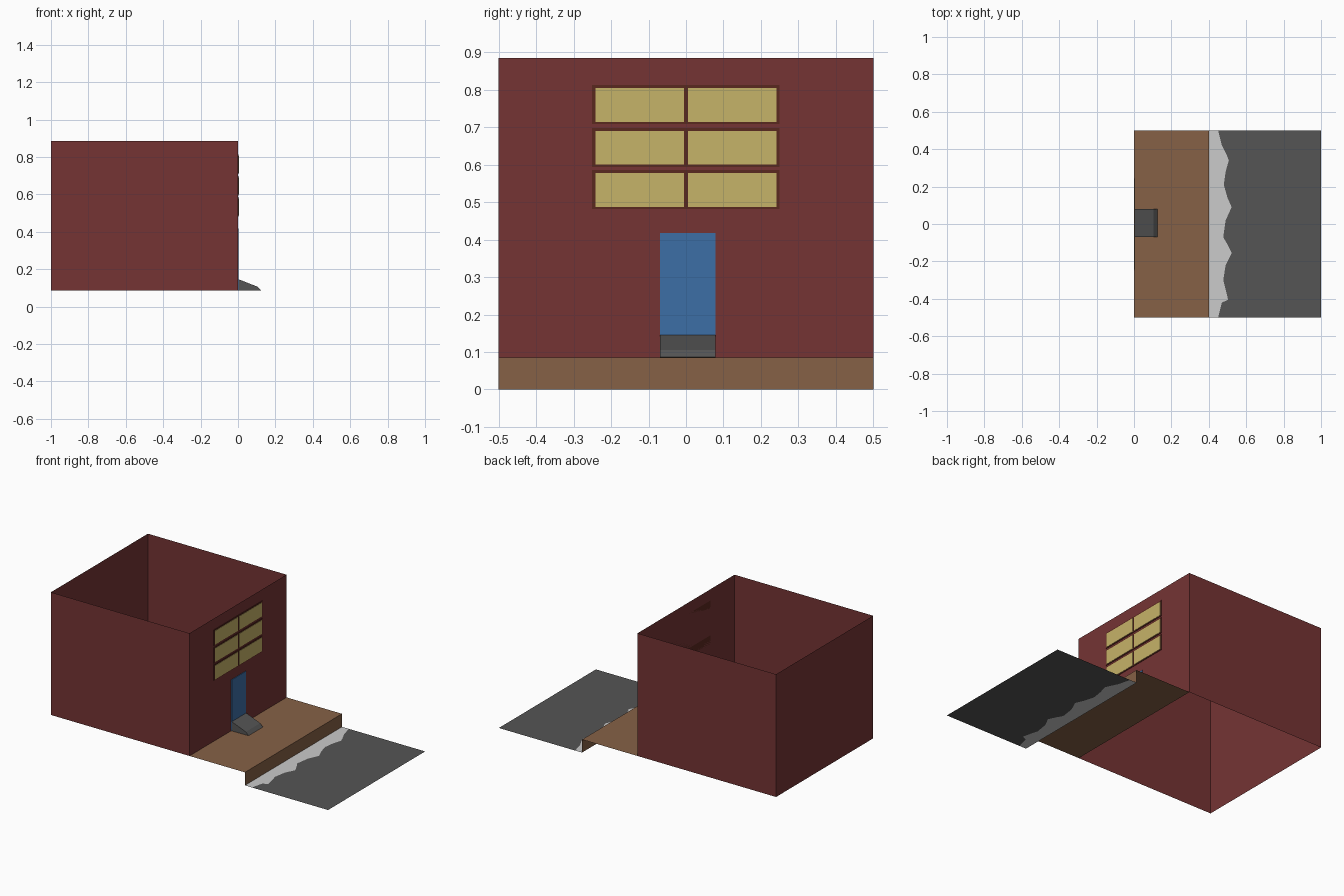
import bpy
import bmesh
from mathutils import Matrix, Vector

default_cube = bpy.data.objects.get("Cube")
if default_cube:
    bpy.data.objects.remove(default_cube, do_unlink=True)

# Shared dimensions
HALF_WIDTH = 0.5
GROUND = 0.085
ROOF = 0.885
KERB = 0.4
ROAD_END = 1.0


def make_material(name, hex_colour):
    """Flat material from a display colour, stored as linear values."""
    srgb = [int(hex_colour[i:i + 2], 16) / 255 for i in (0, 2, 4)]
    linear = [((c + 0.055) / 1.055) ** 2.4 for c in srgb]
    material = bpy.data.materials.new(name)
    material.use_nodes = True
    material.diffuse_color = (*linear, 1)
    shader = material.node_tree.nodes["Principled BSDF"]
    shader.inputs["Base Color"].default_value = (*linear, 1)
    return material


brick = make_material("brick red", "753434")
frame_brown = make_material("dark frame brown", "5A281F")
glass_yellow = make_material("lit window yellow", "C6B368")
door_blue = make_material("door blue", "3C6EA6")
pavement_brown = make_material("pavement brown", "866146")
asphalt = make_material("asphalt grey", "555555")
snow_white = make_material("snow white", "CBCBCB")


def finish(name, bm, material):
    mesh = bpy.data.meshes.new(name)
    bm.to_mesh(mesh)
    bm.free()
    mesh.materials.append(material)
    obj = bpy.data.objects.new(name, mesh)
    bpy.context.collection.objects.link(obj)
    return obj


def box(name, low, high, material, open_ends=False):
    """Box between two corners, optionally without its top and bottom."""
    low, high = Vector(low), Vector(high)
    bm = bmesh.new()
    placing = Matrix.Translation((low + high) / 2) @ Matrix.Diagonal((*(high - low), 1))
    bmesh.ops.create_cube(bm, size=1, matrix=placing)
    if open_ends:
        caps = [f for f in bm.faces if abs(f.normal.z) > 0.5]
        bmesh.ops.delete(bm, geom=caps, context="FACES_ONLY")
    return finish(name, bm, material)


def sweep(name, profile, y_low, y_high, material, solid=False):
    """Extrude an (x, z) profile across y, as a sheet or a closed solid."""
    bm = bmesh.new()
    near = [bm.verts.new((x, y_low, z)) for x, z in profile]
    far = [bm.verts.new((x, y_high, z)) for x, z in profile]
    count = len(profile)
    for i in range(count if solid else count - 1):
        j = (i + 1) % count
        bm.faces.new((near[i], near[j], far[j], far[i]))
    if solid:
        bm.faces.new(near)
        bm.faces.new(far)
        bmesh.ops.recalc_face_normals(bm, faces=bm.faces)
    else:
        for face in bm.faces:
            face.normal_update()
        if bm.faces[:][0].normal.z < 0:
            bmesh.ops.reverse_faces(bm, faces=bm.faces[:])
    return finish(name, bm, material)


def strip(name, left_edge, right_edge, material):
    """Flat ground strip between two edges given as (x, y) points."""
    bm = bmesh.new()
    left = [bm.verts.new((x, y, 0)) for x, y in left_edge]
    right = [bm.verts.new((x, y, 0)) for x, y in right_edge]
    for i in range(len(left) - 1):
        face = bm.faces.new((left[i], left[i + 1], right[i + 1], right[i]))
        face.normal_update()
        if face.normal.z < 0:
            face.normal_flip()
    return finish(name, bm, material)


# Building shell, open above and below
box("house_walls", (-1, -HALF_WIDTH, GROUND), (0, HALF_WIDTH, ROOF), brick, open_ends=True)

# Three rows of windows, each a thin frame with two panes
for row, bottom in enumerate((0.481, 0.594, 0.708)):
    top = bottom + 0.104
    box(f"window_frame_{row}", (0, -0.251, bottom), (0.003, 0.249, top), frame_brown)
    for side, start in (("right", -0.242), ("left", 0.006)):
        box(f"window_pane_{side}_{row}", (0.002, start, bottom + 0.006),
            (0.005, start + 0.236, top - 0.008), glass_yellow)

# Door and the ramp leading up to it
box("door", (0, -0.07, GROUND), (0.004, 0.079, 0.418), door_blue)
ramp_profile = [(0, GROUND), (0, 0.147), (0.105, 0.106), (0.125, GROUND + 0.001)]
sweep("door_ramp", ramp_profile, -0.07, 0.079, asphalt, solid=True)

# Raised pavement with its kerb face
pavement_profile = [(0, GROUND), (KERB, GROUND), (KERB, 0)]
sweep("pavement", pavement_profile, -HALF_WIDTH, HALF_WIDTH, pavement_brown)

# Snow bank along the kerb, meeting the road in a ragged line
snow_line = [(0.45, 0.5), (0.47, 0.42), (0.495, 0.37), (0.507, 0.34), (0.49, 0.28),
             (0.48, 0.21), (0.5, 0.14), (0.522, 0.09), (0.49, 0.02), (0.477, -0.07),
             (0.5, -0.11), (0.522, -0.155), (0.49, -0.22), (0.477, -0.3),
             (0.49, -0.35), (0.503, -0.405), (0.47, -0.42), (0.45, -0.5)]
strip("snow_bank", [(KERB, y) for x, y in snow_line], snow_line, snow_white)
strip("road", snow_line, [(ROAD_END, y) for x, y in snow_line], asphalt)
